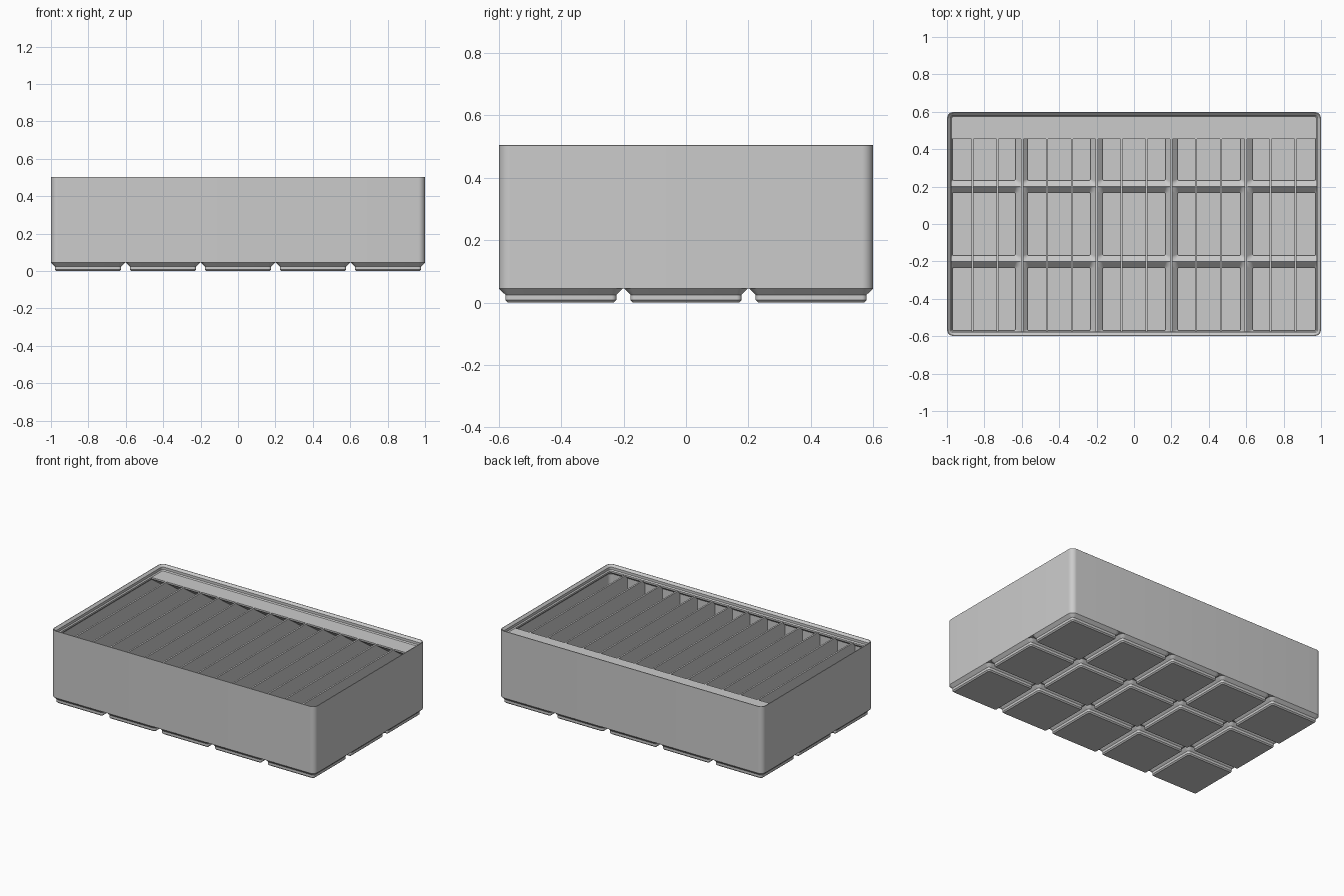
import bpy, bmesh, math

cube = bpy.data.objects.get("Cube")
if cube:
    bpy.data.objects.remove(cube, do_unlink=True)

GREY = bpy.data.materials.new("plain_grey")
GREY.use_nodes = True
GREY.diffuse_color = (0.6, 0.6, 0.6, 1)
GREY.node_tree.nodes["Principled BSDF"].inputs["Base Color"].default_value = (0.6, 0.6, 0.6, 1)

# Main sizes
HX, HY, TOP = 1.0, 0.599, 0.504
PITCH, COLS, ROWS = 0.401, 5, 3
RIM_BASE, FOOT_TOP, WALL, RADIUS = 0.466, 0.045, 0.0095, 0.036
BAYS, PANEL = 15, 0.0115
cell_xs = [(i - (COLS - 1) / 2) * PITCH for i in range(COLS)]
cell_ys = [(j - (ROWS - 1) / 2) * PITCH for j in range(ROWS)]
ridge_xs = [(i - COLS / 2) * PITCH for i in range(1, COLS)]
ridge_ys = [(j - ROWS / 2) * PITCH for j in range(1, ROWS)]


def finish(name, bm):
    bmesh.ops.remove_doubles(bm, verts=bm.verts, dist=1e-5)
    mesh = bpy.data.meshes.new(name)
    bm.to_mesh(mesh)
    bm.free()
    mesh.materials.append(GREY)
    ob = bpy.data.objects.new(name, mesh)
    bpy.context.collection.objects.link(ob)
    bpy.ops.object.select_all(action='DESELECT')
    ob.select_set(True)
    bpy.context.view_layer.objects.active = ob
    bpy.ops.object.shade_smooth_by_angle(angle=math.radians(30))
    return ob


def ring(bm, cx, cy, hx, hy, r, z, limit=None, steps=8):
    """Counter-clockwise rounded rectangle of vertices."""
    verts = []
    for q, (sx, sy) in enumerate([(1, 1), (-1, 1), (-1, -1), (1, -1)]):
        for k in range(steps + 1):
            a = math.pi / 2 * (q + k / steps)
            x = cx + sx * (hx - r) + r * math.cos(a)
            y = cy + sy * (hy - r) + r * math.sin(a)
            if limit:
                x = max(-limit[0], min(limit[0], x))
                y = max(-limit[1], min(limit[1], y))
            verts.append(bm.verts.new((x, y, z)))
    return verts


def bridge(bm, rings, closed=False):
    pairs = list(zip(rings, rings[1:]))
    if closed:
        pairs.append((rings[-1], rings[0]))
    for a, b in pairs:
        n = len(a)
        for i in range(n):
            j = (i + 1) % n
            bm.faces.new((a[i], a[j], b[j], b[i]))


def box(bm, x0, x1, y0, y1, z0, z1):
    v = [bm.verts.new((x, y, z)) for z in (z0, z1)
         for x, y in ((x0, y0), (x1, y0), (x1, y1), (x0, y1))]
    bm.faces.new(v[3::-1])
    bm.faces.new(v[4:])
    bridge(bm, [v[:4], v[4:]])


# Outer wall with stepped stacking rim: (inset, height) profile
bm = bmesh.new()
profile = [(0, FOOT_TOP), (0, TOP - 0.001), (0.001, TOP), (0.004, TOP),
           (0.0181, 0.49), (0.0181, 0.473), (0.0248, RIM_BASE),
           (0.0248, 0.455), (WALL, 0.44), (WALL, FOOT_TOP)]
bridge(bm, [ring(bm, 0, 0, HX - d, HY - d, RADIUS - d, z) for d, z in profile], True)
finish("outer_wall", bm)

# Stepped feet under each cell: (half width, corner radius, height)
bm = bmesh.new()
foot = [(0.17, 0.0076, 0), (0.1777, 0.0153, 0.0076),
        (0.1777, 0.0153, 0.0248), (0.1981, RADIUS, FOOT_TOP)]
for x in cell_xs:
    for y in cell_ys:
        rings = [ring(bm, x, y, h, h, r, z) for h, r, z in foot]
        bm.faces.new(rings[0][::-1])
        bridge(bm, rings)
finish("feet", bm)

# Hollow floor pockets inside each foot, meeting in ridges
bm = bmesh.new()
pocket = [(PITCH / 2, 0.002, 0.058), (0.196, 0.026, 0.0535),
          (0.168, 0.007, 0.0255), (0.168, 0.007, 0.0095)]
for x in cell_xs:
    for y in cell_ys:
        rings = [ring(bm, x, y, h, h, r, z, (0.989, 0.588)) for h, r, z in pocket]
        bridge(bm, rings)
        bm.faces.new(rings[-1])
bmesh.ops.dissolve_degenerate(bm, edges=bm.edges, dist=1e-5)
finish("floor_pockets", bm)

# Strips closing the gaps between the feet
bm = bmesh.new()
for x in ridge_xs:
    box(bm, x - 0.009, x + 0.009, -0.594, 0.594, FOOT_TOP, 0.048)
for y in ridge_ys:
    box(bm, -0.995, 0.995, y - 0.009, y + 0.009, FOOT_TOP, 0.048)
    for x in ridge_xs:
        box(bm, x - 0.0125, x + 0.0125, y - 0.0125, y + 0.0125, FOOT_TOP, 0.047)
finish("floor_strips", bm)

# Divider panels, reaching down into the pockets where not on a ridge
bm = bmesh.new()
step = (2 * (HX - WALL) + PANEL) / BAYS
for k in range(1, BAYS):
    x = (k - BAYS / 2) * step
    x0, x1 = x - PANEL / 2, x + PANEL / 2
    box(bm, x0, x1, -0.592, 0.592, 0.046, RIM_BASE)
    if min(abs(x - r) for r in ridge_xs) > 0.03:
        for y in cell_ys:
            box(bm, x0, x1, y - 0.168, y + 0.168, 0.009, 0.046)
finish("dividers", bm)

# Label shelf along the back, sloped underneath
bm = bmesh.new()
section = [(0.59, 0.36), (0.59, RIM_BASE), (0.455, RIM_BASE), (0.455, 0.455)]
ends = [[bm.verts.new((x, y, z)) for y, z in section] for x in (-0.985, 0.985)]
bridge(bm, ends)
bm.faces.new(ends[0][::-1])
bm.faces.new(ends[1])
bmesh.ops.recalc_face_normals(bm, faces=bm.faces)
finish("label_shelf", bm)
